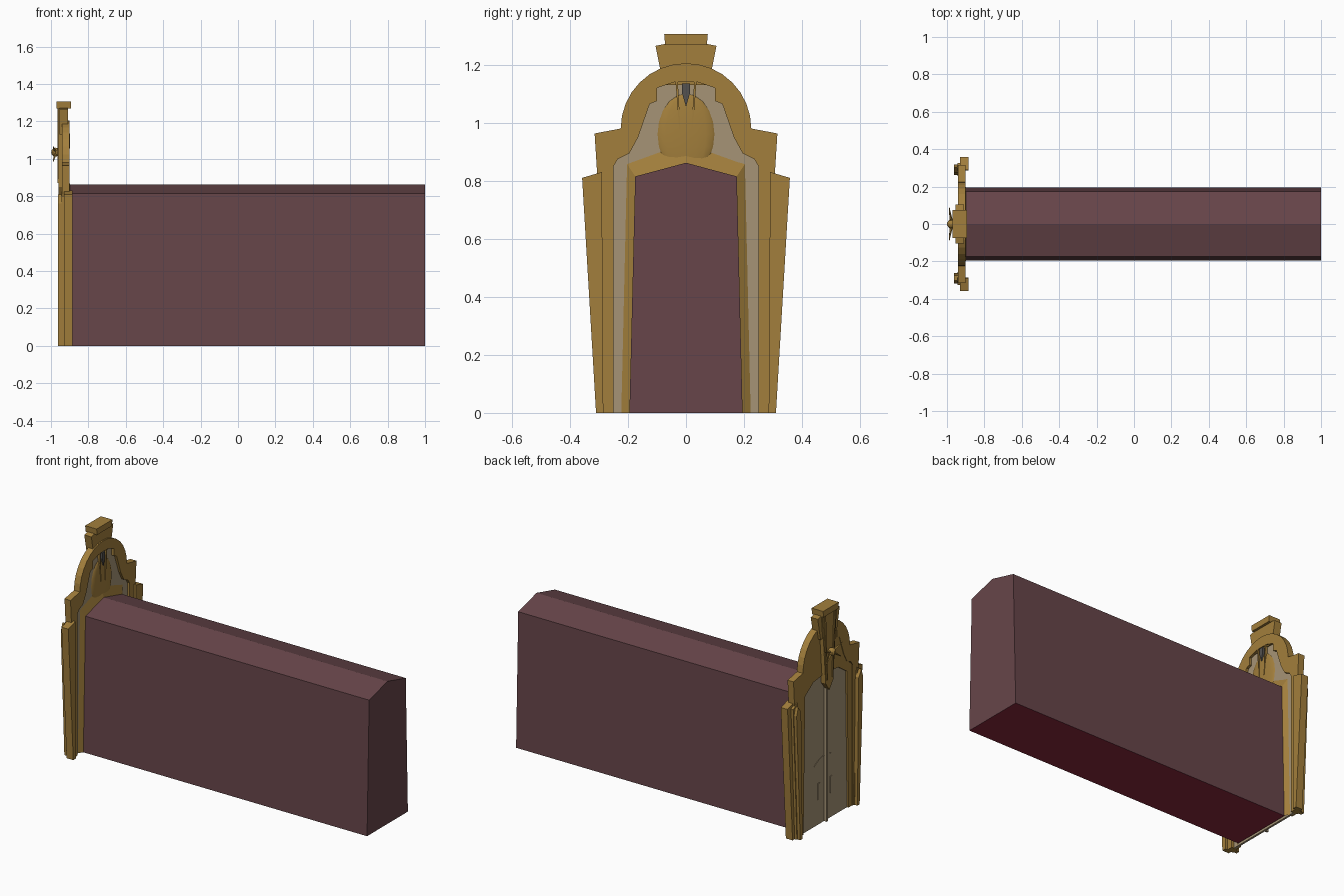
import bpy, bmesh, math
from mathutils import Matrix, Vector

if "Cube" in bpy.data.objects:
    bpy.data.objects.remove(bpy.data.objects["Cube"])


def material(name, col):
    m = bpy.data.materials.new(name)
    m.diffuse_color = (*col, 1)
    m.use_nodes = True
    m.node_tree.nodes["Principled BSDF"].inputs["Base Color"].default_value = m.diffuse_color
    return m


GOLD = material("antique gold", (0.365, 0.212, 0.045))
STONE = material("grey stone", (0.38, 0.295, 0.18))
PLUM = material("dusty plum", (0.135, 0.06, 0.067))
FLOOR = material("dark red", (0.25, 0.02, 0.045))
STEEL = material("dark steel", (0.09, 0.085, 0.08))


def finish(name, bm, *mats):
    bmesh.ops.recalc_face_normals(bm, faces=bm.faces)
    me = bpy.data.meshes.new(name)
    bm.to_mesh(me)
    bm.free()
    for m in mats:
        me.materials.append(m)
    ob = bpy.data.objects.new(name, me)
    bpy.context.collection.objects.link(ob)
    return ob


def mirrored(half):
    """Close a half outline (y >= 0) into a symmetric one."""
    return half + [(-y, z) for y, z in reversed(half) if y > 1e-6]


def slab(name, outlines, x0, x1, mat, both=False):
    """Extrude y-z outlines from x0 to x1, optionally on both sides of y = 0."""
    bm = bmesh.new()
    todo = list(outlines)
    if both:
        todo += [[(-y, z) for y, z in o] for o in outlines]
    for o in todo:
        a = [bm.verts.new((x0, y, z)) for y, z in o]
        b = [bm.verts.new((x1, y, z)) for y, z in o]
        bm.faces.new(a)
        bm.faces.new(b[::-1])
        for i in range(len(o)):
            j = (i + 1) % len(o)
            bm.faces.new((a[i], b[i], b[j], a[j]))
    return finish(name, bm, mat)


# long passage with a low ridge roof and a red underside
passage_half = [(0.195, 0), (0.175, 0.815), (0, 0.862)]
tunnel = slab("passage", [mirrored(passage_half)], -0.9, 1.0, PLUM)
tunnel.data.materials.append(FLOOR)
for p in tunnel.data.polygons:
    if p.normal.z < -0.9:
        p.material_index = 1

# flared collar joining passage and portal
bm = bmesh.new()
outer = mirrored([(0.228, 0), (0.208, 0.865), (0, 0.94)])
inner = mirrored(passage_half)
A = [bm.verts.new((-0.918, y, z)) for y, z in outer]
B = [bm.verts.new((-0.898, y, z)) for y, z in inner]
for i in range(len(A) - 1):
    bm.faces.new((A[i], B[i], B[i + 1], A[i + 1]))
finish("collar", bm, GOLD)

# portal frame: stepped shoulders and round arch around the stone panel
arch = [(0.225 * math.cos(t), 0.98 + 0.225 * math.sin(t))
        for t in [math.radians(90 * i / 8) for i in range(9)]]
arch[-1] = (0, 1.205)
frame_out = [(0.262, 0), (0.275, 0.4), (0.306, 0.82), (0.315, 0.963)] + arch
panel = [(0.25, 0), (0.25, 0.85), (0.235, 0.875), (0.195, 0.895), (0.165, 0.95),
         (0.125, 1.065), (0.1, 1.075), (0.1, 1.12), (0.04, 1.14), (0, 1.14)]
half = frame_out + panel[::-1]
slab("portal_frame", [half], -0.94, -0.90, GOLD, both=True)
slab("door_panel", [mirrored(panel)], -0.927, -0.915, STONE)

# gold front face above the doors, with jambs
front = [(0.256, 0), (0.256, 0.85), (0.195, 0.9), (0.12, 1.08), (0.1, 1.14), (0, 1.15),
         (0, 0.9), (0.12, 0.885), (0.2, 0.83), (0.215, 0)]
slab("door_surround", [front], -0.937, -0.925, GOLD, both=True)

# leaning outer pilasters and the narrower ribs in front of them
slab("outer_pilaster", [[(0.285, 0), (0.31, 0), (0.358, 0.81), (0.29, 0.83)]],
     -0.93, -0.885, GOLD, both=True)
slab("inner_pilaster", [[(0.256, 0), (0.29, 0), (0.325, 0.80), (0.285, 0.825)]],
     -0.945, -0.9, GOLD, both=True)
slab("pilaster_rib", [[(0.262, 0), (0.284, 0), (0.318, 0.76), (0.302, 0.81), (0.275, 0.77)]],
     -0.963, -0.94, GOLD, both=True)

# keystone: wings, cap and ribs running down to a point
slab("keystone_wings", [mirrored([(0.078, 1.13), (0.105, 1.265), (0.055, 1.275), (0, 1.28)])],
     -0.955, -0.908, GOLD)
slab("keystone_cap", [mirrored([(0.072, 1.268), (0.075, 1.305)])], -0.97, -0.893, GOLD)
slab("keystone_tail", [mirrored([(0, 0.80), (0.036, 0.85), (0.07, 1.27)])],
     -0.96, -0.93, GOLD)
slab("keystone_ribs", [[(0.022, 0.87), (0.03, 0.87), (0.055, 1.268), (0.04, 1.268)]],
     -0.965, -0.955, GOLD, both=True)
slab("keystone_back_ribs", [[(0.018, 0.96), (0.022, 0.96), (0.036, 1.14), (0.028, 1.14)]],
     -0.915, -0.9, GOLD, both=True)

# shallow domed niche at the back, with a steel spike above
bm = bmesh.new()
bmesh.ops.create_uvsphere(bm, u_segments=16, v_segments=10, radius=1,
                          matrix=Matrix.Translation((-0.914, 0, 0.96))
                          @ Matrix.Diagonal((0.012, 0.098, 0.14, 1)))
niche = finish("niche_dome", bm, GOLD)
bpy.context.view_layer.objects.active = niche
niche.select_set(True)
bpy.ops.object.shade_smooth_by_angle()
slab("back_spike", [mirrored([(0, 1.055), (0.013, 1.1), (0.013, 1.135)])], -0.915, -0.898, STEEL)

# boss ornament with thin radiating blades
bm = bmesh.new()
bmesh.ops.create_uvsphere(bm, u_segments=10, v_segments=8, radius=0.024,
                          matrix=Matrix.Translation((-0.976, 0, 1.035)))
finish("boss", bm, GOLD)
bm = bmesh.new()
for y, z in [(0.088, 0.03), (0.07, -0.05), (-0.088, 0.03), (-0.07, -0.05)]:
    d = Vector((-0.014, y, z))
    bmesh.ops.create_cone(bm, cap_ends=True, segments=4, radius1=0.009, radius2=0.002,
                          depth=d.length,
                          matrix=Matrix.Translation(Vector((-0.974, 0, 1.035)) + d / 2)
                          @ d.to_track_quat('Z', 'Y').to_matrix().to_4x4())
finish("boss_blades", bm, GOLD)

# double-door details: raised centre bar, handles and a thin arc
slab("door_seam", [mirrored([(0.005, 0), (0.005, 0.88)])], -0.945, -0.926, STONE)
slab("door_handles", [[(0.05, 0.15), (0.068, 0.15), (0.068, 0.25), (0.05, 0.25)]],
     -0.931, -0.926, STONE, both=True)
angles = [math.radians(50 + 10 * i) for i in range(9)]
arc = [(0.16 * math.cos(t), 0.24 + 0.16 * math.sin(t)) for t in angles]
arc += [(0.156 * math.cos(t), 0.24 + 0.156 * math.sin(t)) for t in reversed(angles)]
slab("door_arc", [arc], -0.929, -0.926, STONE)
